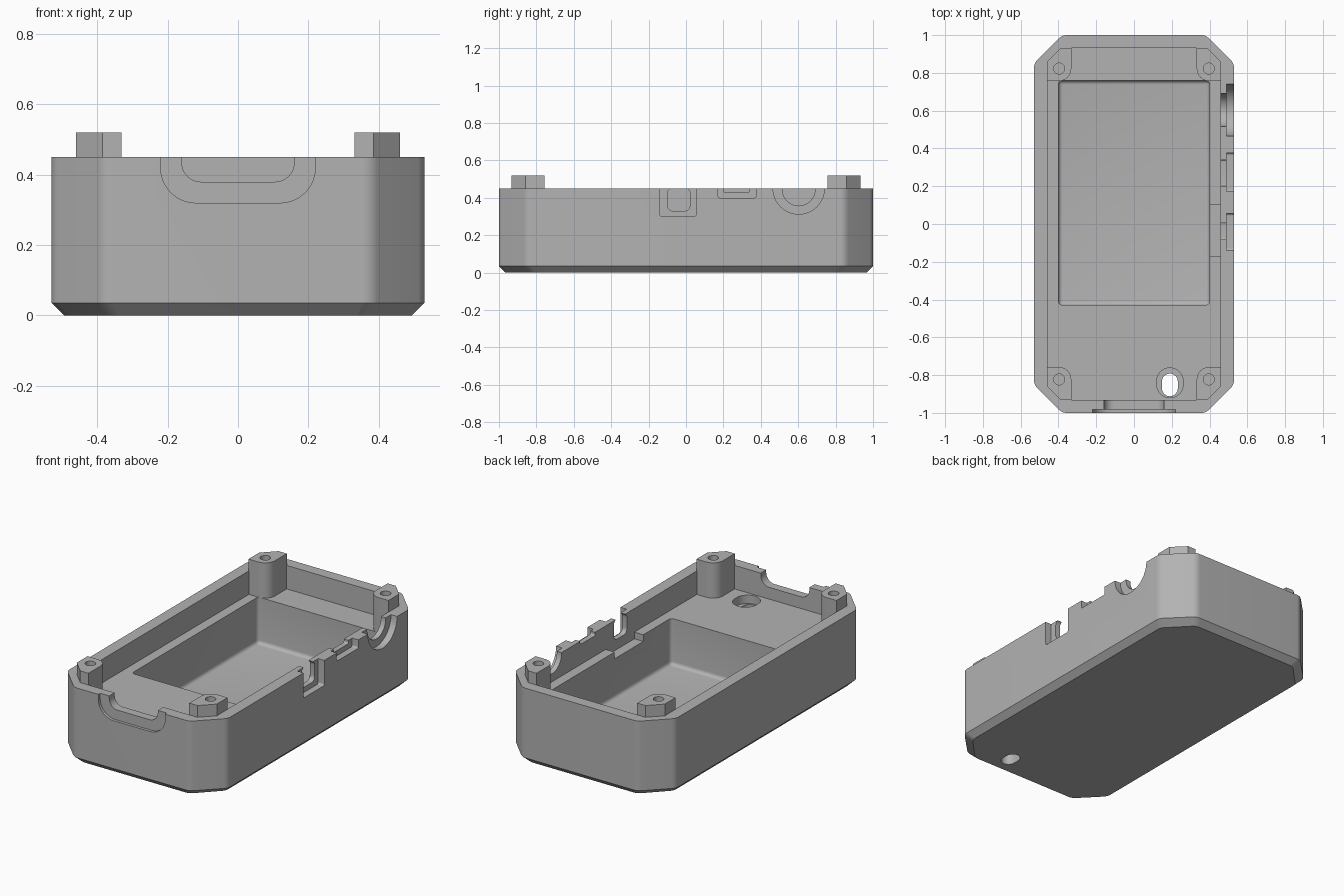
import bpy, bmesh, math
from mathutils import Vector

if "Cube" in bpy.data.objects:
    bpy.data.objects.remove(bpy.data.objects["Cube"])

grey = bpy.data.materials.new("plain_grey")
grey.diffuse_color = (0.45, 0.45, 0.45, 1)
grey.use_nodes = True
grey.node_tree.nodes["Principled BSDF"].inputs["Base Color"].default_value = grey.diffuse_color


def rounded(corners, seg=8):
    """Outline with an arc at every (u, v, radius) corner."""
    out = []
    n = len(corners)
    for i, (u, v, r) in enumerate(corners):
        p = Vector((u, v))
        if r <= 0:
            out.append(p)
            continue
        a = (Vector(corners[i - 1][:2]) - p).normalized()
        b = (Vector(corners[(i + 1) % n][:2]) - p).normalized()
        half = a.angle(b) / 2
        centre = p + (a + b).normalized() * r / math.sin(half)
        t = r / math.tan(half)
        start, end = p + a * t - centre, p + b * t - centre
        sweep = start.angle_signed(end)
        for k in range(seg + 1):
            w = -sweep * k / seg
            c, s = math.cos(w), math.sin(w)
            out.append(centre + Vector((c * start.x - s * start.y,
                                        s * start.x + c * start.y)))
    return out


def rect(u0, u1, v0, v1, r=0):
    return rounded([(u0, v0, r), (u1, v0, r), (u1, v1, r), (u0, v1, r)])


def loft(name, rings, axis='z'):
    """Solid through (outline, level) rings along an axis."""
    bm = bmesh.new()
    place = {'x': lambda p, w: (w, p.x, p.y),
             'y': lambda p, w: (p.x, w, p.y),
             'z': lambda p, w: (p.x, p.y, w)}[axis]
    loops = [[bm.verts.new(place(p, w)) for p in pts] for pts, w in rings]
    n = len(loops[0])
    for lo, hi in zip(loops, loops[1:]):
        for i in range(n):
            j = (i + 1) % n
            bm.faces.new((lo[i], lo[j], hi[j], hi[i]))
    bm.faces.new(loops[0][::-1])
    bm.faces.new(loops[-1])
    bmesh.ops.remove_doubles(bm, verts=bm.verts, dist=1e-5)
    bmesh.ops.recalc_face_normals(bm, faces=bm.faces)
    mesh = bpy.data.meshes.new(name)
    bm.to_mesh(mesh)
    bm.free()
    ob = bpy.data.objects.new(name, mesh)
    bpy.context.collection.objects.link(ob)
    mesh.materials.append(grey)
    return ob


def prism(name, pts, lo, hi, axis='z'):
    return loft(name, [(pts, lo), (pts, hi)], axis)


def activate(ob):
    bpy.ops.object.select_all(action='DESELECT')
    ob.select_set(True)
    bpy.context.view_layer.objects.active = ob


def cut(ob, cutter):
    activate(ob)
    m = ob.modifiers.new("cut", 'BOOLEAN')
    m.operation, m.solver, m.object = 'DIFFERENCE', 'EXACT', cutter
    bpy.ops.object.modifier_apply(modifier=m.name)
    bpy.data.objects.remove(cutter)


def smooth(ob):
    activate(ob)
    bpy.ops.object.shade_smooth_by_angle(angle=math.radians(30))


def octagon(x, y, cx, cy, r):
    """Rectangle with chamfered corners, starting at cx on the short side and cy on the long side."""
    return rounded([(cx, -y, r), (x, -cy, r), (x, cy, r), (cx, y, r),
                    (-cx, y, r), (-x, cy, r), (-x, -cy, r), (-cx, -y, r)])


# Outer case with a chamfered base
outer = octagon(0.53, 1.0, 0.38, 0.85, 0.06)
base = [Vector((p.x * 0.495 / 0.53, p.y * 0.965)) for p in outer]
case = loft("case", [(base, 0), (outer, 0.035), (outer, 0.45)])

# Upper cavity down to the ledge
cut(case, prism("cavity", octagon(0.459, 0.932, 0.385, 0.858, 0), 0.31, 0.6))

# Deep pocket with filleted floor and corners
pocket = prism("pocket", rect(-0.4, 0.4, -0.43, 0.76), 0.035, 0.5)
bm = bmesh.new()
bm.from_mesh(pocket.data)
edges = [e for e in bm.edges if min(v.co.z for v in e.verts) < 0.1]
bmesh.ops.bevel(bm, geom=edges, offset=0.022, segments=5, profile=0.5, affect='EDGES')
bm.to_mesh(pocket.data)
bm.free()
cut(case, pocket)

# Relief in the ledge behind the square port
cut(case, prism("ledge_relief", rect(0.38, 0.4592, -0.17, 0.1), 0.27, 0.5))

# Front notch: shallow recess and through opening
cut(case, prism("front_recess", rect(-0.22, 0.22, 0.32, 0.7, 0.1), -1.1, -0.983, 'y'))
cut(case, prism("front_opening", rect(-0.16, 0.16, 0.38, 0.7, 0.055), -1.1, -0.9, 'y'))

# Side ports: (recess outline, opening outline)
ports = [
    (rect(-0.14, 0.055, 0.30, 0.6, 0.012), rect(-0.1, 0.022, 0.33, 0.453, 0.03)),
    (rect(0.172, 0.375, 0.40, 0.6, 0.01), rect(0.2, 0.34, 0.43, 0.6, 0.01)),
    (rect(0.465, 0.74, 0.3125, 0.5875, 0.1375), rect(0.515, 0.69, 0.3575, 0.6, 0.0875)),
]
for recess, opening in ports:
    cut(case, prism("port_recess", recess, 0.49, 0.6, 'x'))
    cut(case, prism("port_opening", opening, 0.42, 0.6, 'x'))

# Cable slot through the floor with a counterbore
cut(case, prism("slot_counterbore", rect(0.12, 0.26, -0.92, -0.762, 0.07), 0.26, 0.5))
cut(case, prism("slot", rect(0.148, 0.232, -0.912, -0.792, 0.042), -0.1, 0.5))
smooth(case)

# Corner screw posts
for name, sx, sy in (("front_left", -1, -1), ("front_right", 1, -1),
                     ("back_left", -1, 1), ("back_right", 1, 1)):
    corners = [(0.332, 0.757, 0.065), (0.461, 0.757, 0), (0.461, 0.858, 0),
               (0.386, 0.933, 0), (0.332, 0.933, 0)]
    pts = [Vector((p.x * sx, p.y * sy)) for p in rounded(corners)]
    post = prism(name + "_post", pts, 0.28, 0.52)
    x, y = 0.396 * sx, 0.823 * sy
    cut(post, prism("screw_hole", rect(x - 0.029, x + 0.029, y - 0.029, y + 0.029, 0.029), 0.32, 0.6))
    smooth(post)
